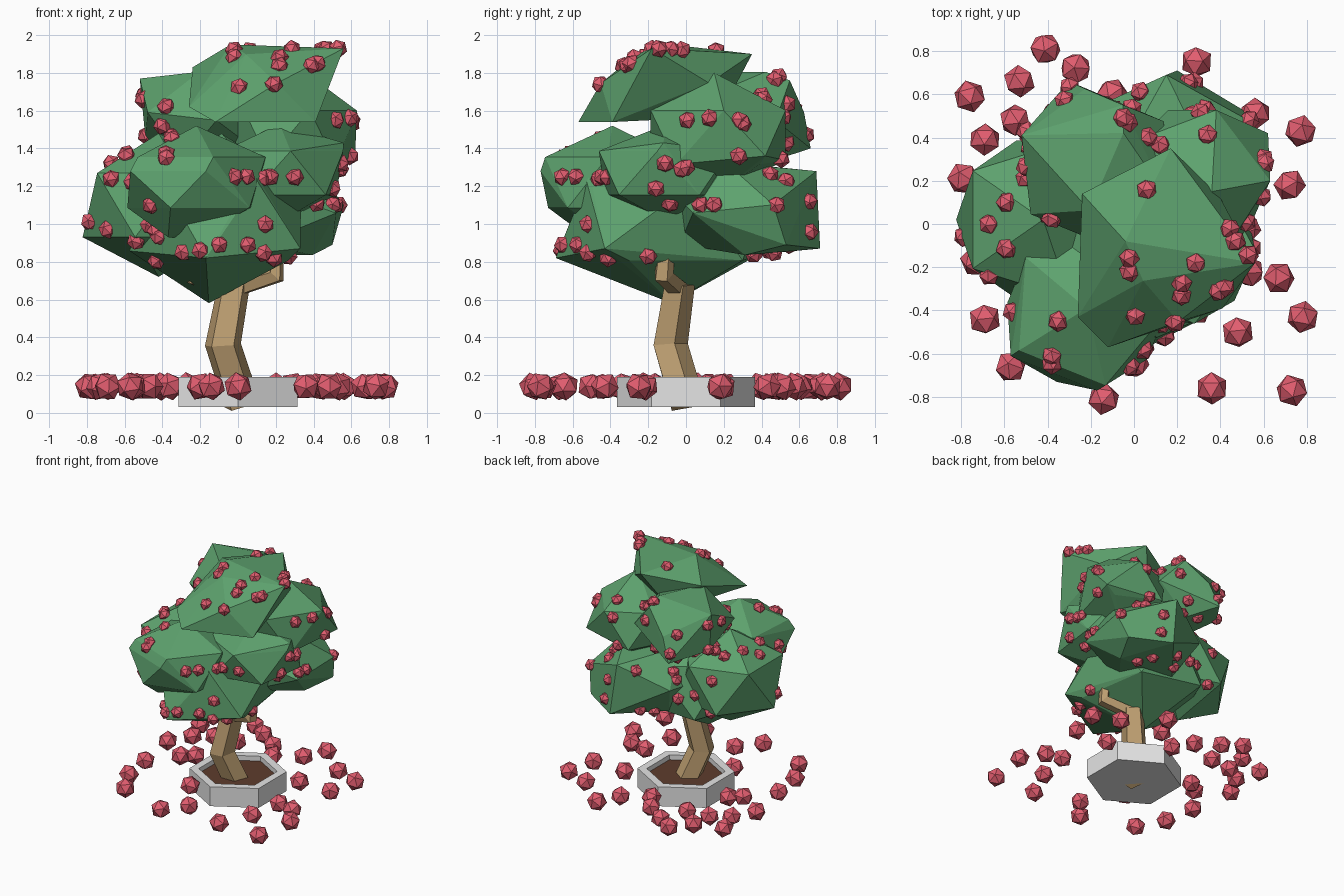
import bpy
import bmesh
import math
import random
from mathutils import Vector, Matrix, Euler
from mathutils.bvhtree import BVHTree

random.seed(4)

default_cube = bpy.data.objects.get("Cube")
if default_cube:
    bpy.data.objects.remove(default_cube, do_unlink=True)


def make_material(name, red, green, blue):
    material = bpy.data.materials.new(name)
    material.use_nodes = True
    colour = (red, green, blue, 1)
    material.diffuse_color = colour
    shader = material.node_tree.nodes["Principled BSDF"]
    shader.inputs["Base Color"].default_value = colour
    shader.inputs["Roughness"].default_value = 0.9
    return material


leaf_green = make_material("leaf green", 0.11, 0.36, 0.155)
fruit_red = make_material("fruit red", 0.76, 0.11, 0.16)
bark_tan = make_material("bark tan", 0.51, 0.345, 0.165)
stone_grey = make_material("stone grey", 0.78, 0.78, 0.78)
soil_brown = make_material("soil brown", 0.11, 0.045, 0.026)


def finish(bm, name, material):
    """Turn a bmesh into a flat shaded object."""
    bmesh.ops.recalc_face_normals(bm, faces=bm.faces)
    mesh = bpy.data.meshes.new(name)
    bm.to_mesh(mesh)
    bm.free()
    mesh.materials.append(material)
    obj = bpy.data.objects.new(name, mesh)
    bpy.context.collection.objects.link(obj)
    return obj


def bridge(bm, rings):
    """Join neighbouring rings of vertices with quads."""
    for low, high in zip(rings, rings[1:]):
        count = len(low)
        for i in range(count):
            j = (i + 1) % count
            bm.faces.new((low[i], low[j], high[j], high[i]))


def hexagon(bm, radius, height):
    angles = [math.radians(30 + 60 * i) for i in range(6)]
    return [bm.verts.new((radius * math.cos(a), radius * math.sin(a), height))
            for a in angles]


def limb(name, path, radii, sides=5):
    """Angular tube that follows a path of points."""
    bm = bmesh.new()
    points = [Vector(p) for p in path]
    rings = []
    for i, point in enumerate(points):
        before = points[max(i - 1, 0)]
        after = points[min(i + 1, len(points) - 1)]
        turn = Vector((0, 0, 1)).rotation_difference(after - before)
        ring = []
        for k in range(sides):
            angle = math.tau * k / sides + 0.3
            offset = Vector((math.cos(angle), math.sin(angle), 0)) * radii[i]
            ring.append(bm.verts.new(point + turn @ offset))
        rings.append(ring)
    bridge(bm, rings)
    bm.faces.new(rings[0])
    bm.faces.new(rings[-1])
    return finish(bm, name, bark_tan)


# Hexagonal planter with a raised rim
bm = bmesh.new()
planter_rings = [hexagon(bm, r, z) for r, z in
                 ((0.365, 0.03), (0.365, 0.19), (0.295, 0.19), (0.295, 0.13))]
bridge(bm, planter_rings)
bm.faces.new(planter_rings[0])
finish(bm, "planter", stone_grey)

# Soil inside the planter
bm = bmesh.new()
bm.faces.new(hexagon(bm, 0.297, 0.15))
finish(bm, "soil", soil_brown)

# Crooked trunk and two bent branches
limb("trunk", [(0.02, 0, 0.05), (-0.08, -0.09, 0.36), (-0.02, -0.04, 0.69)],
     [0.1, 0.1, 0.088])
limb("left_branch", [(-0.02, -0.04, 0.66), (0.2, -0.12, 0.73), (0.2, -0.1, 0.9)],
     [0.055, 0.055, 0.045])
limb("right_branch", [(-0.02, -0.05, 0.66), (-0.24, -0.2, 0.72), (-0.24, -0.2, 0.88)],
     [0.05, 0.05, 0.04])

crown = bmesh.new()


def clump(label, centre, size, tilt, spin, tips=()):
    """Foliage clump: a tilted, spun icosphere drawn out to a few tips."""
    turn = Euler((0, math.radians(tilt), math.radians(spin))).to_matrix().to_4x4()
    place = Matrix.Translation(centre) @ Matrix.Diagonal((*size, 1)) @ turn
    core = bmesh.new()
    bmesh.ops.create_icosphere(core, subdivisions=1, radius=1, matrix=place)
    bm = bmesh.new()
    for point in [v.co.copy() for v in core.verts] + list(tips):
        bm.verts.new(point)
    core.free()
    bmesh.ops.convex_hull(bm, input=bm.verts[:])
    loose = [v for v in bm.verts if not v.link_faces]
    bmesh.ops.delete(bm, geom=loose, context="VERTS")
    obj = finish(bm, "foliage_" + label, leaf_green)
    crown.from_mesh(obj.data)


# Foliage clumps from the top down
clump("top", (0.14, -0.1, 1.73), (0.33, 0.36, 0.2), 50, -20,
      [(-.12, -.57, 1.54), (.41, -.39, 1.54), (-.26, -.43, 1.62), (.56, -.18, 1.93),
       (-.04, -.08, 1.95), (.17, .35, 1.9), (-.24, .14, 1.83)])
clump("upper_back", (-0.17, 0.26, 1.57), (0.38, 0.37, 0.28), 50, 157,
      [(-.52, .41, 1.77), (-.3, .66, 1.4), (-.05, .55, 1.76)])
clump("upper_left", (0.27, 0.17, 1.47), (0.36, 0.42, 0.31), 4, 0,
      [(.62, .42, 1.36), (.63, .2, 1.6), (.36, .15, 1.8)])
clump("middle_front", (-0.22, -0.39, 1.22), (0.41, 0.41, 0.3), 0, 68,
      [(-.57, -.61, 1.28), (-.17, -.77, 1.28), (-.37, -.52, .93)])
clump("middle_left", (0.22, -0.1, 1.27), (0.38, 0.41, 0.26), 0, -8,
      [(.56, -.12, 1.43)])
clump("lower_back", (0.15, 0.28, 1.08), (0.46, 0.41, 0.29), 50, 85,
      [(.5, .53, .89), (.15, .69, 1.28), (.2, .71, .87)])
clump("lower_right", (-0.42, 0.02, 1.1), (0.45, 0.43, 0.38), 0, 0)
clump("bottom", (-0.12, -0.07, 1.03), (0.5, 0.58, 0.45), 4, 10,
      [(.09, -.51, 1.27), (-.17, -.69, .82), (.33, -.43, .87)])

crown_tree = BVHTree.FromBMesh(crown)
crown.free()


def add_fruit(bm, position, radius):
    turn = Euler([random.uniform(0, math.tau) for axis in range(3)])
    place = Matrix.Translation(position) @ turn.to_matrix().to_4x4()
    bmesh.ops.create_icosphere(bm, subdivisions=1, radius=radius, matrix=place)


def hang_fruit(bm, start, direction):
    """Set a fruit where a ray meets the foliage, or at the closest point."""
    start, direction = Vector(start), Vector(direction)
    hit = crown_tree.ray_cast(start, direction)[0]
    if hit is None:
        hit = crown_tree.find_nearest(start + direction * 3)[0]
    add_fruit(bm, hit, 0.05)


# Fruit on the front (x, z), the left side (y, z) and the top (x, y)
front_fruit = [(-.02, 1.92), (.22, 1.88), (.39, 1.84), (.19, 1.74), (.47, 1.95),
               (-.5, 1.66), (-.38, 1.62), (-.4, 1.52), (-.35, 1.47), (.59, 1.56),
               (-.59, 1.36), (-.38, 1.35), (-.67, 1.24), (-.02, 1.25), (.17, 1.25),
               (.3, 1.25), (.58, 1.3), (-.46, 1.1), (.5, 1.1), (-.69, .97),
               (-.54, .91), (.05, .89), (-.29, .85), (-.2, .86), (.19, .82)]
side_fruit = [(-.45, 1.75), (-.29, 1.85), (.4, 1.68), (.01, 1.55),
              (.28, 1.55), (.53, 1.43), (.28, 1.36), (-.11, 1.32), (0, 1.3),
              (.15, 1.1), (.48, 1.1), (.65, 1.12), (-.46, 1.24), (-.58, 1.25),
              (-.65, .89), (-.2, .83), (.48, 1.79), (.58, .85)]
top_fruit = [(-.32, .57), (.03, .61), (-.05, .49), (.33, .53), (.34, .41),
             (.6, .3), (.06, .16), (-.5, .21), (-.59, .1), (-.67, 0), (-.02, -.22),
             (.22, -.33), (-.35, -.45), (-.38, -.61), (.17, -.57), (.47, -.08)]
bm = bmesh.new()
for x, z in front_fruit:
    hang_fruit(bm, (x, -3, z), (0, 1, 0))
for y, z in side_fruit:
    hang_fruit(bm, (3, y, z), (-1, 0, 0))
for x, y in top_fruit:
    hang_fruit(bm, (x, y, 4), (0, 0, -1))

# Scattered fruit on the back, the right side and the underside
for i in range(12):
    hang_fruit(bm, (random.uniform(-0.5, 0.5), 3, random.uniform(0.9, 1.75)), (0, -1, 0))
for i in range(9):
    hang_fruit(bm, (-3, random.uniform(-0.5, 0.5), random.uniform(0.9, 1.7)), (1, 0, 0))
for i in range(14):
    angle = random.uniform(0, math.tau)
    reach = random.uniform(0.4, 0.6)
    hang_fruit(bm, (reach * math.cos(angle), reach * math.sin(angle), 0), (0, 0, 1))
finish(bm, "hanging_fruit", fruit_red)

# Fallen fruit around the planter (x, y)
fallen = [(-.41, .81), (-.27, .72), (.29, .75), (-.76, .59), (-.53, .66),
          (-.55, .48), (-.69, .39), (-.79, .21), (-.73, -.17), (-.69, -.44),
          (.77, .43), (.72, .18), (.56, .51), (.67, -.25), (.78, -.43),
          (.48, -.5), (.36, -.76), (.73, -.77), (-.14, -.81), (-.57, -.66),
          (0, -.64), (-.2, -.34), (-.56, .05), (.53, -.22), (.43, .19),
          (.2, .57), (0, .45), (-.36, .5), (-.1, .6), (-.47, .12)]
bm = bmesh.new()
for x, y in fallen:
    add_fruit(bm, (x, y, 0.14), 0.076)
finish(bm, "fallen_fruit", fruit_red)
